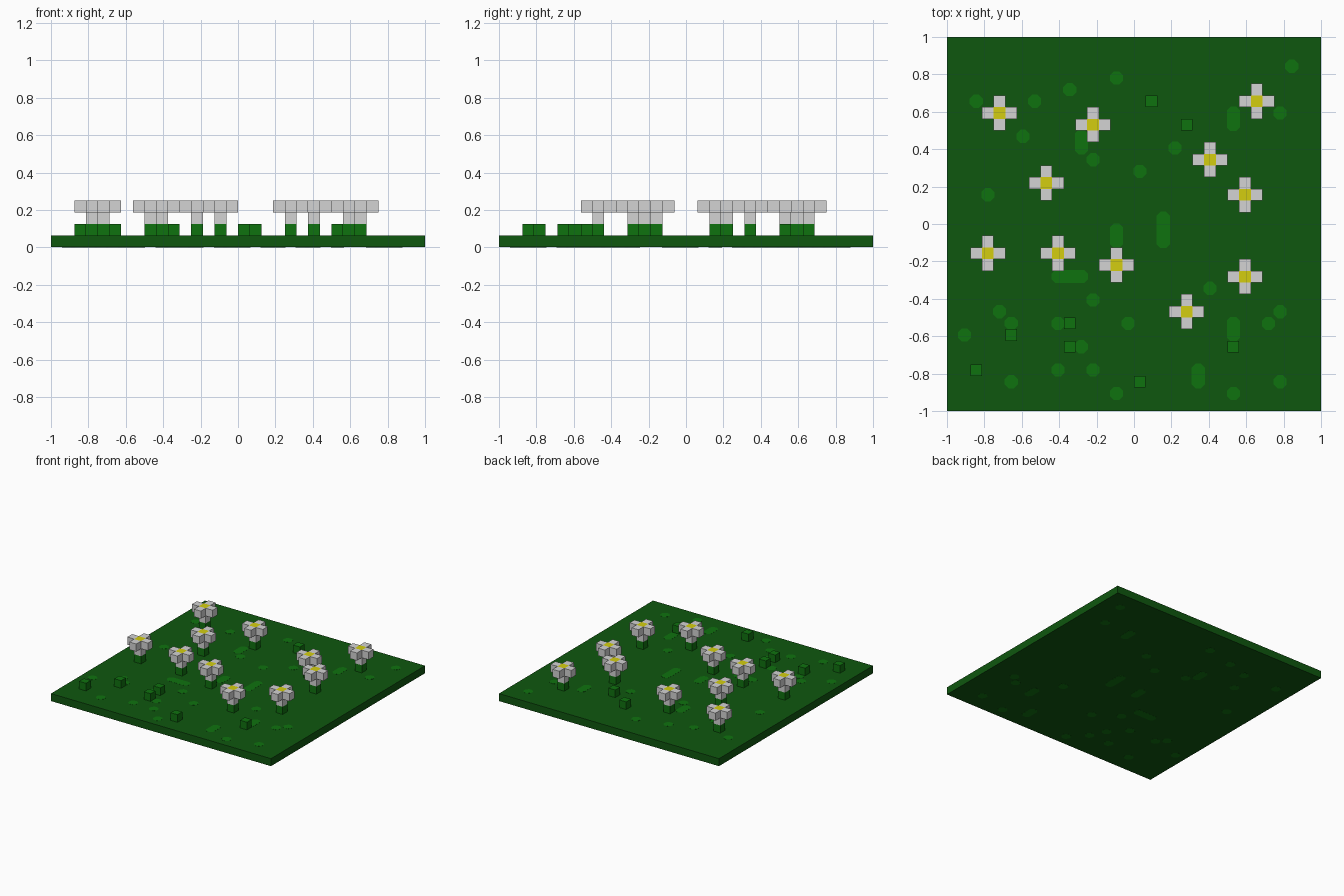
import bpy
import bmesh
from mathutils import Vector

cube = bpy.data.objects.get("Cube")
if cube:
    bpy.data.objects.remove(cube, do_unlink=True)

U = 1 / 16  # one grid cell; the lawn is 32 x 32 cells


def material(name, rgb):
    m = bpy.data.materials.new(name)
    m.use_nodes = True
    col = tuple((c / 255 / 12.92) if c < 11 else ((c / 255 + 0.055) / 1.055) ** 2.4 for c in rgb) + (1,)
    m.diffuse_color = col
    bsdf = next(n for n in m.node_tree.nodes if n.type == 'BSDF_PRINCIPLED')
    bsdf.inputs["Base Color"].default_value = col
    bsdf.inputs["Roughness"].default_value = 0.9
    return m


GRASS = material("dark grass green", (15, 87, 15))
LEAF = material("leaf green", (15, 114, 15))
WHITE = material("petal white", (212, 212, 212))
YELLOW = material("pollen yellow", (212, 206, 16))


def to_mesh(bm, name, *mats):
    bmesh.ops.recalc_face_normals(bm, faces=bm.faces[:])
    me = bpy.data.meshes.new(name)
    bm.to_mesh(me)
    bm.free()
    for m in mats:
        me.materials.append(m)
    return me


def place(name, me, loc=(0, 0, 0)):
    ob = bpy.data.objects.new(name, me)
    ob.location = loc
    bpy.context.collection.objects.link(ob)
    return ob


def prism(bm, polygons, z0, z1):
    """Extrude flat polygons, merged where they touch, from z0 to z1."""
    faces = [bm.faces.new([bm.verts.new((x, y, z0)) for x, y in p]) for p in polygons]
    verts = list({v for f in faces for v in f.verts})
    bmesh.ops.remove_doubles(bm, verts=verts, dist=1e-5)
    faces = [f for f in bm.faces if all(abs(v.co.z - z0) < 1e-6 for v in f.verts)]
    out = bmesh.ops.extrude_face_region(bm, geom=faces)["geom"]
    top = [v for v in out if isinstance(v, bmesh.types.BMVert)]
    bmesh.ops.translate(bm, verts=top, vec=Vector((0, 0, z1 - z0)))


def square(cx, cy, h=U / 2):
    return [(cx - h, cy - h), (cx + h, cy - h), (cx + h, cy + h), (cx - h, cy + h)]


def chamfered(cx, cy, hx, hy, c):
    return [(cx - hx + c, cy - hy), (cx + hx - c, cy - hy), (cx + hx, cy - hy + c), (cx + hx, cy + hy - c),
            (cx + hx - c, cy + hy), (cx - hx + c, cy + hy), (cx - hx, cy + hy - c), (cx - hx, cy - hy + c)]


def block_mesh(name, mat, z0, z1, h=U / 2):
    bm = bmesh.new()
    prism(bm, [square(0, 0, h)], z0, z1)
    return to_mesh(bm, name, mat)


# Lawn slab
place("lawn", block_mesh("lawn", GRASS, 0.0008, U, 1.0))

# Grass patches: (column, row, columns wide, rows high), showing on both lawn faces
patches = [
    (-14, 10, 1, 1), (-9, 10, 1, 1), (-6, 11, 1, 1), (-2, 12, 1, 1), (13, 13, 1, 1),
    (12, 9, 1, 1), (8, 8, 1, 2), (-10, 7, 1, 1), (-5, 6, 1, 2), (-4, 5, 1, 1),
    (3, 6, 1, 1), (0, 4, 1, 1), (-13, 2, 1, 1), (-2, -2, 1, 2), (2, -2, 1, 3),
    (-7, -5, 3, 1), (-4, -7, 1, 1), (6, -6, 1, 1), (-12, -8, 1, 1), (-1, -9, 1, 1),
    (-7, -9, 1, 1), (-15, -10, 1, 1), (-5, -11, 1, 1), (-7, -13, 1, 1), (-4, -13, 1, 1),
    (-11, -14, 1, 1), (-2, -15, 1, 1), (5, -14, 1, 2), (8, -15, 1, 1), (12, -14, 1, 1),
    (8, -10, 1, 2), (11, -9, 1, 1), (12, -8, 1, 1), (-11, -9, 1, 1),
]
for n, (i, j, w, h) in enumerate(patches, 1):
    for side, z0, z1 in (("top", U - 0.001, U + 0.0008), ("underside", 0.0, 0.0018)):
        bm = bmesh.new()
        prism(bm, [chamfered((i + w / 2) * U, (j + h / 2) * U, w * U / 2 + 0.004, h * U / 2 + 0.004, 0.021)], z0, z1)
        place(f"grass_patch_{side}_{n}", to_mesh(bm, f"grass_patch_{side}", LEAF))

# Grass tufts: single cubes
tuft = block_mesh("grass_tuft", LEAF, U, 2 * U)
tufts = [(1, 10), (4, 8), (-6, -9), (-6, -11), (-11, -10), (-14, -13), (0, -14), (8, -11)]
for n, (i, j) in enumerate(tufts, 1):
    place(f"grass_tuft_{n}", tuft, ((i + 0.5) * U, (j + 0.5) * U, 0))

# Flower parts: green stem, white cup, cross of petals with a yellow centre
stem = block_mesh("flower_stem", LEAF, U, 2 * U)
cup = block_mesh("flower_cup", WHITE, 2 * U, 3 * U)
bm = bmesh.new()
prism(bm, [square(x * U, y * U) for x, y in ((0, 0), (1, 0), (-1, 0), (0, 1), (0, -1))], 3 * U, 4 * U)
for f in bm.faces:
    c = f.calc_center_median()
    if c.z > 3.9 * U and c.xy.length < 0.1 * U:
        f.material_index = 1
petals = to_mesh(bm, "flower_petals", WHITE, YELLOW)

flowers = [(-12, 9), (-4, 8), (10, 10), (6, 5), (9, 2), (-8, 3), (-13, -3), (-7, -3), (-2, -4), (9, -5), (4, -8)]
for n, (i, j) in enumerate(flowers, 1):
    for part, me in (("stem", stem), ("cup", cup), ("petals", petals)):
        place(f"flower_{part}_{n}", me, ((i + 0.5) * U, (j + 0.5) * U, 0))
